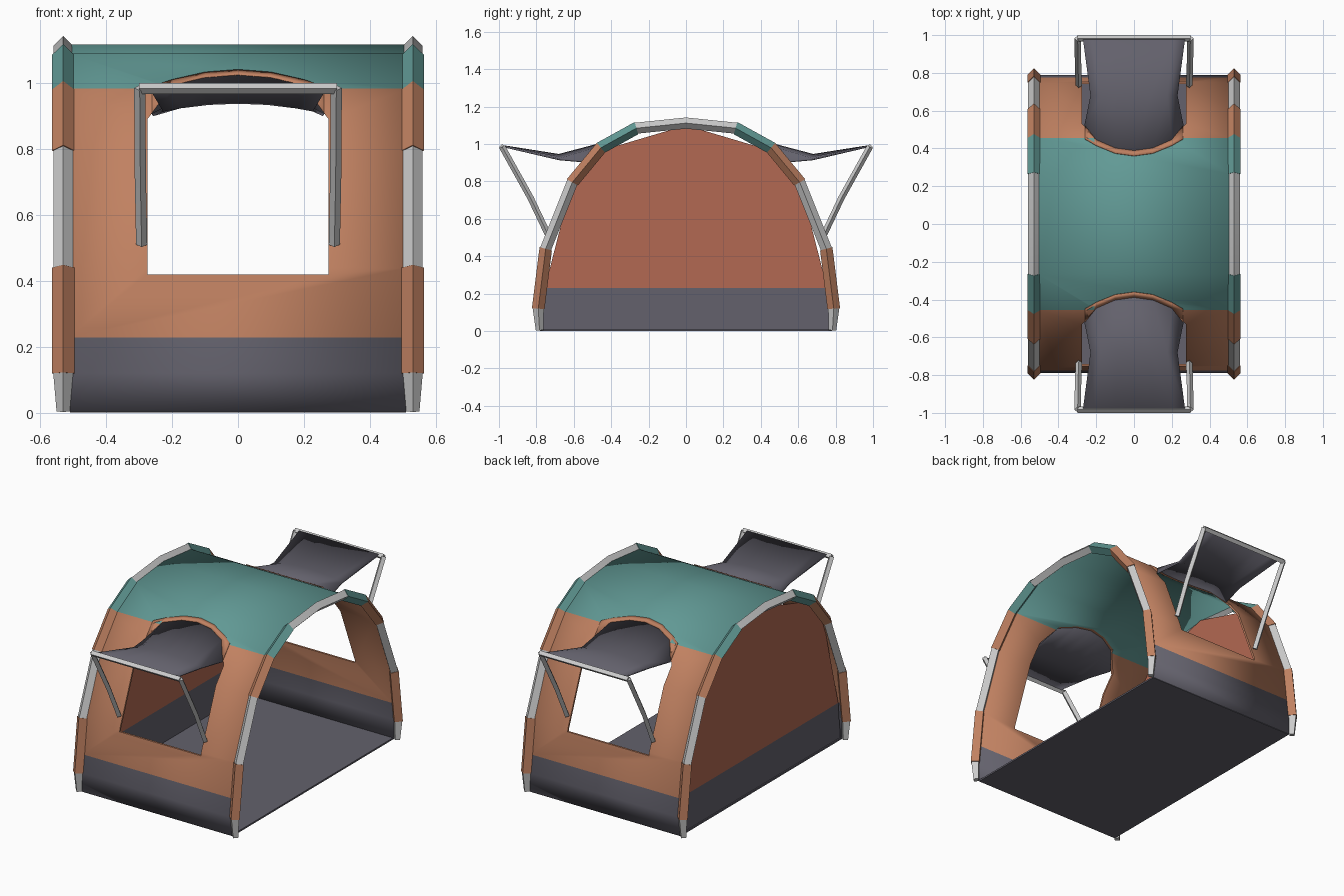
import bpy, bmesh
from mathutils import Vector

if "Cube" in bpy.data.objects:
    bpy.data.objects.remove(bpy.data.objects["Cube"])


def mat(name, rgb):
    m = bpy.data.materials.new(name)
    m.diffuse_color = (*rgb, 1)
    m.use_nodes = True
    m.node_tree.nodes["Principled BSDF"].inputs["Base Color"].default_value = m.diffuse_color
    return m


ORANGE = mat("orange_fabric", (0.53, 0.22, 0.12))
TEAL = mat("teal_fabric", (0.12, 0.32, 0.30))
DARK = mat("dark_fabric", (0.125, 0.12, 0.15))
RED = mat("red_fabric", (0.45, 0.14, 0.085))


def make(name, verts, faces, mats=(), index=None, smooth=True, solid=0):
    me = bpy.data.meshes.new(name)
    me.from_pydata([tuple(v) for v in verts], [], faces)
    bm = bmesh.new()
    bm.from_mesh(me)
    bmesh.ops.recalc_face_normals(bm, faces=bm.faces)
    bm.to_mesh(me)
    bm.free()
    for m in mats:
        me.materials.append(m)
    if index:
        for p, i in zip(me.polygons, index):
            p.material_index = i
    ob = bpy.data.objects.new(name, me)
    bpy.context.collection.objects.link(ob)
    if smooth:
        bpy.ops.object.select_all(action='DESELECT')
        ob.select_set(True)
        bpy.context.view_layer.objects.active = ob
        bpy.ops.object.shade_smooth_by_angle(angle=0.7)
    if solid:
        m = ob.modifiers.new("thickness", 'SOLIDIFY')
        m.thickness = solid
        m.offset = 0
    return ob


def grid_faces(rows, cols):
    return [(r * cols + c, r * cols + c + 1, (r + 1) * cols + c + 1, (r + 1) * cols + c)
            for r in range(rows - 1) for c in range(cols - 1)]


def tube(name, pts, radii, axis, mats=(), normals=None):
    """Four-sided rod swept along pts; axis is one diagonal of the section."""
    pts, a, n = [Vector(p) for p in pts], Vector(axis), len(pts)
    verts = []
    for i, p in enumerate(pts):
        t = pts[min(i + 1, n - 1)] - pts[max(i - 1, 0)]
        b = normals[i] if normals else t.cross(a).normalized()
        verts += [p + a * radii[i], p + b * radii[i], p - a * radii[i], p - b * radii[i]]
    faces = [(4 * i + k, 4 * i + (k + 1) % 4, 4 * i + 4 + (k + 1) % 4, 4 * i + 4 + k)
             for i in range(n - 1) for k in range(4)]
    faces += [(3, 2, 1, 0), tuple(range(4 * n - 4, 4 * n))]
    return make(name, verts, faces, mats)


# arch profile (y, z), half then mirrored
half = [(0.783, 0.004), (0.79, 0.12), (0.75, 0.44), (0.608, 0.795), (0.455, 0.98), (0.265, 1.085)]
arch = half + [(0, 1.112)] + [(-y, z) for y, z in reversed(half)]


def roof_z(y):
    for (y0, z0), (y1, z1) in zip(half[2:] + [(0, 1.112)], half[3:] + [(0, 1.112)]):
        if y1 <= y <= y0:
            return z0 + (z1 - z0) * (y0 - y) / (y0 - y1)


# fabric shell: dark skirt, orange sides, teal roof
skirt = (0.776, 0.23)
shell_pts = arch[:2] + [skirt] + arch[2:-2] + [(-skirt[0], skirt[1])] + arch[-2:]
shell_pts = [(y * 0.992, z if 0.2 > z else z - 0.002) for y, z in shell_pts]
verts = [(x, y, z) for y, z in shell_pts for x in (-0.51, 0.51)]
index = [2, 2, 0, 0, 0, 1, 1, 1, 1, 0, 0, 0, 2, 2]
shell = make("tent_shell", verts, grid_faces(len(shell_pts), 2), (ORANGE, TEAL, DARK), index, solid=0.012)

# arched window cutter through both sides
win = [(0.275, 0.42), (0.275, 0.89), (0.2, 0.985), (0.1, 1.008), (0, 1.018)]
win += [(-x, z) for x, z in reversed(win[:-1])]
n = len(win)
cutter = make("window_cutter", [(x, y, z) for y in (-1.2, 1.2) for x, z in win],
              [tuple(range(n)), tuple(range(2 * n - 1, n - 1, -1))] +
              [(i, (i + 1) % n, n + (i + 1) % n, n + i) for i in range(n)], (ORANGE,), smooth=False)
cutter.hide_render = True
cutter.hide_viewport = True
cutter.display_type = 'WIRE'
cut = shell.modifiers.new("windows", 'BOOLEAN')
cut.operation = 'DIFFERENCE'
cut.solver = 'EXACT'
cut.object = cutter

# end wall on the left, with dark base; right end is open
wall = [(0.775, 0.004), (0.755, 0.23), (0.615, 0.775), (0.455, 0.965), (0, 1.1)]
wv = [(-0.5, s * y, z) for y, z in wall for s in (1, -1)]
make("end_wall", wv, grid_faces(5, 2), (RED, DARK), [1, 0, 0, 0], smooth=False, solid=0.006)

# floor
make("floor", [(x, y, 0.006) for x in (-0.51, 0.51) for y in (-0.78, 0.78)], [(0, 1, 3, 2)],
     (DARK,), smooth=False, solid=0.01)

# segmented ribs at both ends: bare poles and coloured sleeves
X = Vector((1, 0, 0))
for side in (-1, 1):
    pts = [Vector((side * 0.53, y, z)) for y, z in arch]
    last = len(pts) - 1
    norms = [(pts[min(i + 1, last)] - pts[max(i - 1, 0)]).cross(X).normalized() for i in range(last + 1)]
    parts = [("foot", 0, 1, ()), ("low_sleeve", 1, 2, (ORANGE,)), ("pole", 2, 3, ()),
             ("high_sleeve", 3, 4, (ORANGE,)), ("roof_sleeve", 4, 5, (TEAL,))]
    parts += [(nm, last - b, last - a, m) for nm, a, b, m in parts] + [("ridge_pole", 5, 7, ())]
    for nm, a, b, m in parts:
        radii = [0.02 if i in (0, last) else (0.034 if m else 0.03) for i in range(a, b + 1)]
        tube("rib_" + nm, pts[a:b + 1], radii, X, m, norms[a:b + 1])

# awning, window trim and support frame on front and back
xs = (-0.26, -0.2, -0.1, 0, 0.1, 0.2, 0.26)
inner = (0.52, 0.445, 0.402, 0.388, 0.402, 0.445, 0.52)
outer = (0.45, 0.415, 0.374, 0.36, 0.374, 0.415, 0.45)
for s, end in ((-1, "front"), (1, "back")):
    # orange arch over the window
    tv = [(x, s * y, roof_z(y) + 0.007) for row in (inner, outer) for x, y in zip(xs, row)]
    make(end + "_window_trim", tv, grid_faces(2, 7), (ORANGE,), solid=0.004)
    # sagging awning flap
    av = [(x, s * y, roof_z(y) + 0.002) for x, y in zip(xs, inner)]
    av += [(x * 0.88, s * 0.68, 0.942 - 0.35 * x * x) for x in xs]
    av += [(x * 1.04, s * 0.985, 0.99) for x in xs]
    make(end + "_awning", av, grid_faces(3, 7), (DARK,), solid=0.01)
    # cross bar and bent legs
    tube(end + "_awning_bar", [(-0.3, s * 0.983, 0.983), (0.3, s * 0.983, 0.983)], [0.017] * 2, (0, 1, 0))
    for k in (-1, 1):
        tube(end + "_awning_leg", [(k * 0.298, s * 0.983, 0.985), (k * 0.296, s * 0.83, 0.71),
                                   (k * 0.292, s * 0.735, 0.51)], [0.017] * 3, X)
